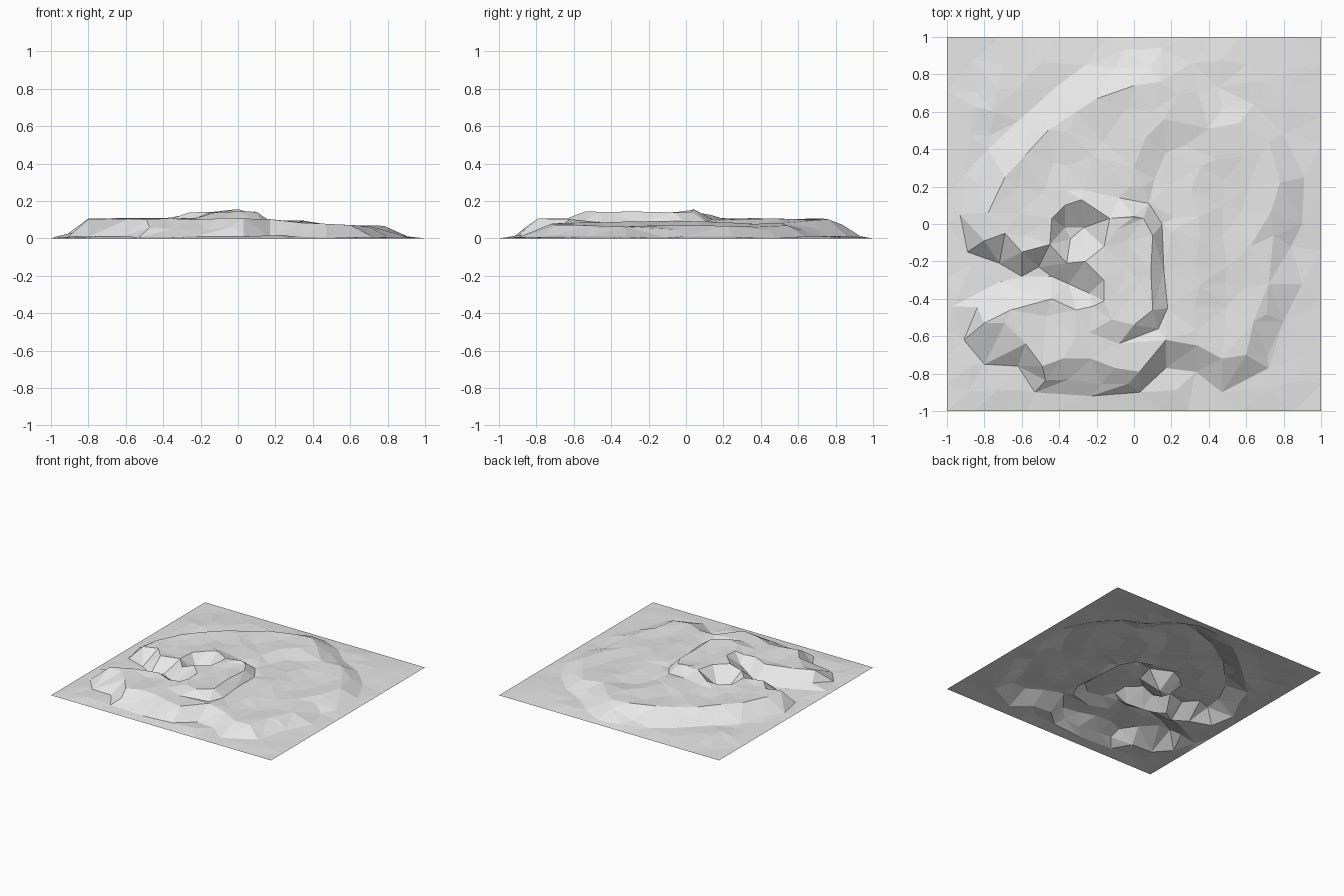
import bpy
import bmesh
import random
from mathutils import Vector
from mathutils.geometry import delaunay_2d_cdt

random.seed(4)

cube = bpy.data.objects.get("Cube")
if cube:
    bpy.data.objects.remove(cube, do_unlink=True)


class Contour:
    """A break line in hundredths of a unit; its height runs from west to east."""

    def __init__(self, points, west, east=None, span=(-1, 1), closed=False):
        self.points = [Vector(p) / 100 for p in points]
        self.west = west
        self.east = west if east is None else east
        self.span = span
        self.closed = closed

    def height(self, p):
        start, end = self.span
        t = min(max((p.x - start) / (end - start), 0), 1)
        return self.west + (self.east - self.west) * t


# Foot of the hill, running in and out of the western valley
foot = Contour([
    (-44, -28), (-51, -23), (-60, -28), (-72, -21), (-89, -15), (-93, 5),
    (-90, 27), (-78, 40), (-62, 55), (-42, 73), (-26, 85), (-5, 93),
    (15, 94), (31, 86), (45, 73), (64, 64), (80, 48), (91, 25), (90, 0),
    (84, -12), (90, -32), (80, -52), (72, -77), (47, -90), (33, -79),
    (17, -77), (3, -90), (-23, -92), (-53, -90), (-62, -76), (-80, -75),
    (-91, -62), (-97, -44), (-72, -31)], 0.008, closed=True)

# Shoulder where the outer slope meets the plateau
shoulder = Contour([
    (-45, -11), (-60, -15), (-69, -5), (-80, -9), (-78, 6), (-69, 25),
    (-58, 37), (-46, 50), (-31, 60), (-20, 67), (0, 74), (14, 76),
    (23, 69), (40, 51), (56, 54), (68, 38), (78, 22), (73, 6), (62, -12),
    (72, -32), (64, -52), (60, -70), (47, -72), (34, -65), (17, -62),
    (3, -79), (-10, -77), (-23, -72), (-38, -72), (-49, -76), (-58, -64),
    (-69, -53), (-80, -53), (-66, -46), (-44, -40), (-31, -46)],
    0.105, 0.065, span=(0.1, 0.65))

# Upper tier, its eastern step and the foot of that step
tier_edge = Contour([
    (-36, -21), (-26, -20), (-16, -30), (-16, -41), (-12, -51), (0, -54),
    (10, -46), (9, -25), (10, -6), (5, 3), (-13, 3)],
    0.105, 0.14, span=(-0.36, -0.26))
tier_foot = Contour([
    (-26, 18), (-8, 14), (8, 11), (15, 0), (16, -25), (18, -45),
    (13, -56), (-8, -64), (-24, -58)], 0.105, 0.082, span=(-0.1, 0.15))
summit = Contour([(-9, -3), (0, 4)], 0.142, 0.154, span=(-0.09, 0))

# Northern terrace stepping down to the east
terrace_edge = Contour([(23, 69), (16, 56), (6, 46), (0, 30), (-2, 20)], 0.105)
terrace_foot = Contour([(40, 51), (27, 42), (17, 38), (11, 24)], 0.078)

# Sunken hollow and valley head
hollow_rim = Contour([
    (-45, -11), (-44, 3), (-37, 10), (-28, 13), (-13, 3), (-16, -12),
    (-26, -20)], 0.105, 0.14, span=(-0.44, -0.15))
hollow_floor = Contour([(-37, -2), (-34, -8), (-27, -2)], 0.025)
valley_floor = Contour([(-44, -28), (-35, -32), (-24, -37)],
                       0.008, 0.05, span=(-0.44, -0.24))

contours = [foot, shoulder, tier_edge, tier_foot, summit, terrace_edge,
            terrace_foot, hollow_rim, hollow_floor, valley_floor]

# Gather break lines as constrained points and edges
points, edges, known, samples = [], [], {}, []


def point_index(p, z):
    key = (round(p.x, 3), round(p.y, 3))
    if key not in known:
        known[key] = len(points)
        points.append(p.copy())
        samples.append((p.copy(), z))
    return known[key]


for line in contours:
    ids = [point_index(p, line.height(p)) for p in line.points]
    edges += list(zip(ids, ids[1:]))
    if line.closed:
        edges.append((ids[-1], ids[0]))
    # Extra height samples halfway along each break line
    for a, b in zip(line.points, line.points[1:]):
        middle = (a + b) / 2
        samples.append((middle, line.height(middle)))

# Flat border of the sheet
STEPS = 14
for i in range(STEPS):
    t = -1 + 2 * i / STEPS
    for p in ((t, -1), (1, t), (-t, 1), (-1, -t)):
        point_index(Vector(p), 0.0)


def ground_height(p):
    """Blend nearby break line heights, favouring the closest."""
    total = weight = 0.0
    for q, z in samples:
        d = (p - q).length_squared
        if d < 1e-7:
            return z
        total += z / d ** 2
        weight += 1 / d ** 2
    return total / weight


# Scatter loose points over the open ground between break lines
SPACING = 2 / 15
for i in range(1, 15):
    for j in range(1, 15):
        p = Vector((-1 + i * SPACING + random.uniform(-0.035, 0.035),
                    -1 + j * SPACING + random.uniform(-0.035, 0.035)))
        if min((p - q).length for q, _ in samples) > 0.065:
            points.append(p)

verts, _, faces, *_ = delaunay_2d_cdt(points, edges, [], 0, 1e-5)

# Terrain sheet with slight unevenness
bm = bmesh.new()
bm_verts = []
for v in verts:
    z = ground_height(v)
    if max(abs(v.x), abs(v.y)) < 0.99:
        z = max(z + random.uniform(-0.004, 0.004), 0.0)
    bm_verts.append(bm.verts.new((v.x, v.y, z)))
for f in faces:
    bm.faces.new([bm_verts[i] for i in f])
bm.normal_update()
for f in bm.faces:
    if f.normal.z < 0:
        f.normal_flip()

mesh = bpy.data.meshes.new("terrain")
bm.to_mesh(mesh)
bm.free()
terrain = bpy.data.objects.new("terrain", mesh)
bpy.context.collection.objects.link(terrain)

# Plain grey stone
stone = bpy.data.materials.new("grey_stone")
stone.use_nodes = True
grey = (0.8, 0.8, 0.8, 1)
stone.diffuse_color = grey
stone.node_tree.nodes["Principled BSDF"].inputs["Base Color"].default_value = grey
mesh.materials.append(stone)
